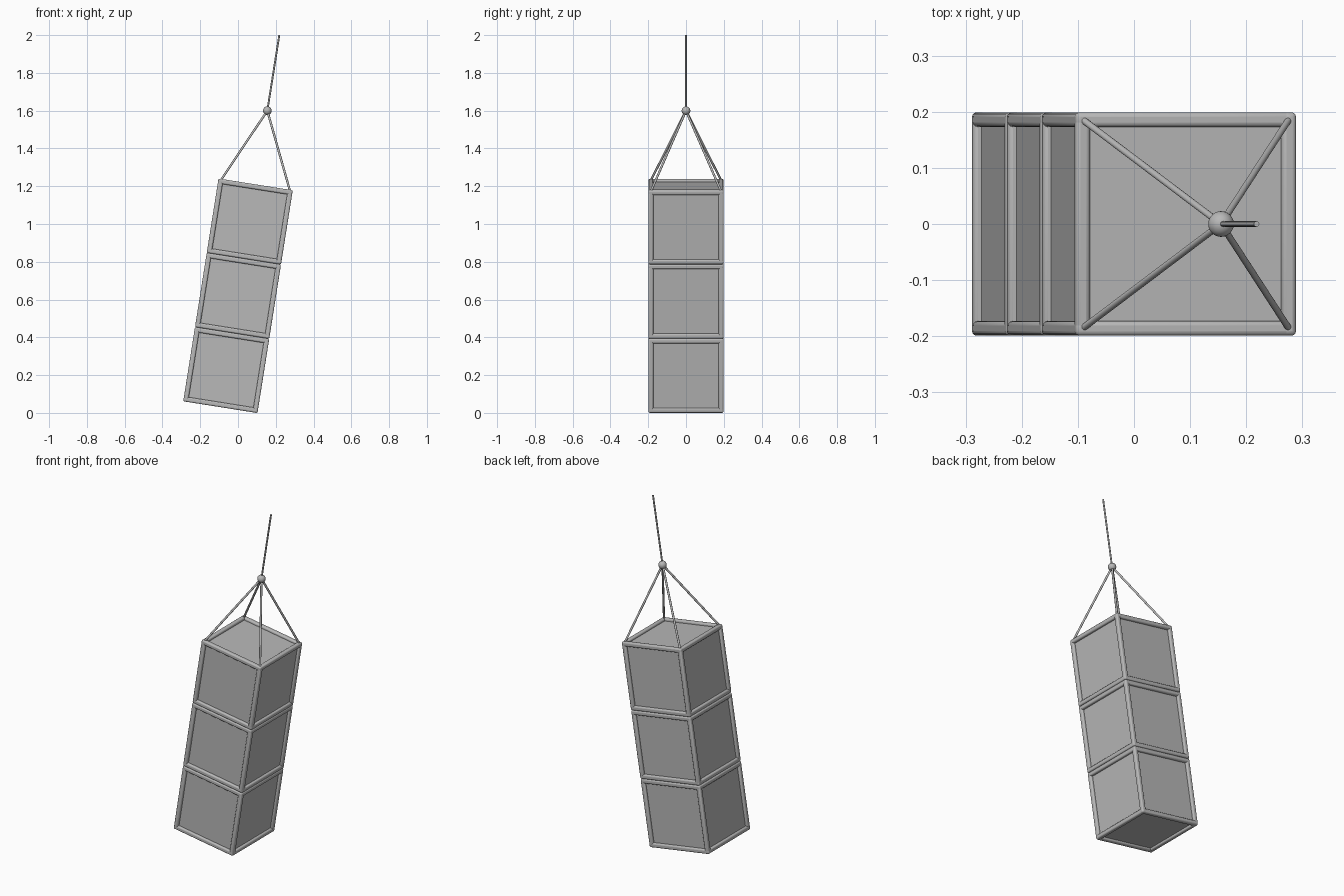
import bpy
import math
from mathutils import Matrix, Vector

if "Cube" in bpy.data.objects:
    bpy.data.objects.remove(bpy.data.objects["Cube"], do_unlink=True)

SIZE = 0.398        # edge of one crate
BAR = 0.026         # frame bar thickness
RECESS = 0.014      # panel depth behind the frame
# Everything is laid out upright around the stack centre, then tilted
TILT = Matrix.Translation((0, 0, 0.62)) @ Matrix.Rotation(math.radians(9), 4, 'Y')

grey = bpy.data.materials.new("grey metal")
grey.use_nodes = True
colour = (0.48, 0.48, 0.48, 1)
grey.diffuse_color = colour
grey.node_tree.nodes["Principled BSDF"].inputs["Base Color"].default_value = colour


def finish(name, matrix):
    ob = bpy.context.object
    ob.name = name
    ob.data.materials.append(grey)
    ob.matrix_world = TILT @ matrix
    return ob


def box(name, centre, size, bevel=0):
    bpy.ops.mesh.primitive_cube_add(size=1)
    bpy.context.object.data.transform(Matrix.Diagonal((*size, 1)))
    ob = finish(name, Matrix.Translation(centre))
    if bevel:
        mod = ob.modifiers.new("rounded edges", 'BEVEL')
        mod.width = bevel
        mod.segments = 3
        bpy.ops.object.shade_smooth_by_angle(angle=math.radians(40))


def rope(name, start, end, radius):
    a, b = Vector(start), Vector(end)
    bpy.ops.mesh.primitive_cylinder_add(vertices=12, radius=radius, depth=(b - a).length)
    bpy.ops.object.shade_smooth_by_angle(angle=math.radians(40))
    turn = (b - a).to_track_quat('Z', 'Y').to_matrix().to_4x4()
    finish(name, Matrix.Translation((a + b) / 2) @ turn)


# Three stacked crates: recessed panels inside a frame of twelve bars
edge = (SIZE - BAR) / 2
for level, label in enumerate(("bottom", "middle", "top")):
    z = (level - 1) * SIZE
    box(f"{label}_crate_panels", (0, 0, z), [SIZE - 2 * RECESS] * 3)
    for axis in range(3):
        for s in (-1, 1):
            for t in (-1, 1):
                centre = Vector((0, 0, z))
                centre[(axis + 1) % 3] += s * edge
                centre[(axis + 2) % 3] += t * edge
                size = [BAR] * 3
                size[axis] = SIZE
                box(f"{label}_crate_bar", centre, size, 0.008)

# Sling ropes from the top corners to the knot, and the hoist rope above
knot = (0, 0, 0.992)
for sx in (-1, 1):
    for sy in (-1, 1):
        rope("sling_rope", (sx * edge, sy * edge, 1.5 * SIZE - 0.008), knot, 0.006)
rope("hoist_rope", knot, (0, 0, 1.397), 0.005)

bpy.ops.mesh.primitive_uv_sphere_add(segments=24, ring_count=12, radius=0.023)
bpy.ops.object.shade_smooth()
finish("rope_knot", Matrix.Translation(knot))
